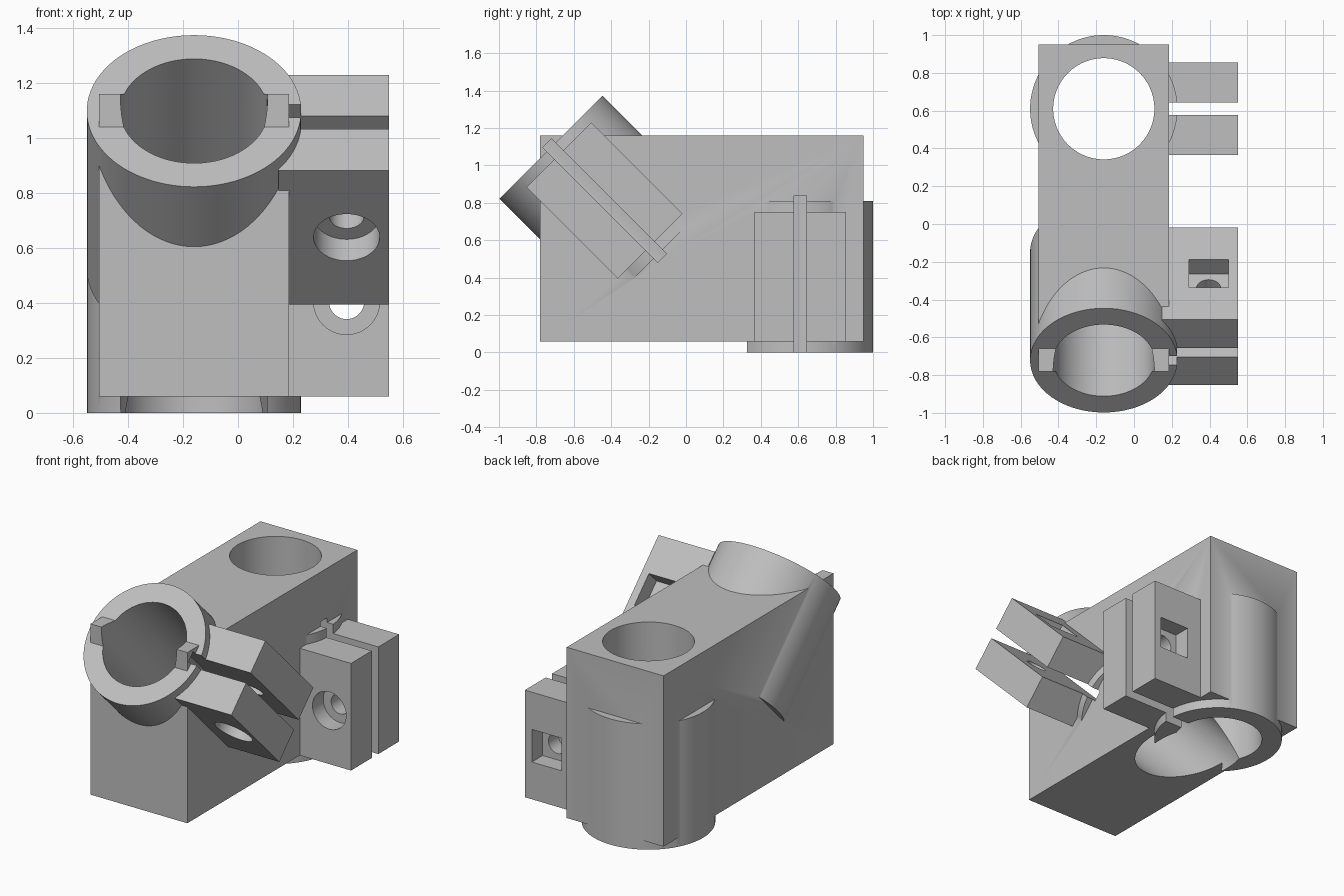
import bpy
from math import radians
from mathutils import Matrix, Vector

cube = bpy.data.objects.get("Cube")
if cube:
    bpy.data.objects.remove(cube, do_unlink=True)

# Shared sizes of the two split collars
TUBE_X = -0.16
OUTER, BORE = 0.39, 0.268
TUBE_LEN = 0.81
LUG_X = (0.148, 0.55)
LUG_T = 0.245
LUG_S = (0.06, 0.75)
BOLT_X, BOLT_S = 0.395, 0.405
SEAT = 0.11          # depth of bolt head and nut recesses

grey = bpy.data.materials.new("plain_grey")
grey.use_nodes = True
grey.diffuse_color = (0.52, 0.52, 0.52, 1)
grey.node_tree.nodes["Principled BSDF"].inputs["Base Color"].default_value = grey.diffuse_color


def finish(name, frame):
    ob = bpy.context.object
    ob.name = name
    bpy.ops.object.transform_apply(location=False, rotation=False, scale=True)
    ob.matrix_world = frame @ ob.matrix_world
    ob.data.materials.append(grey)
    return ob


def box(name, lo, hi, frame=Matrix()):
    lo, hi = Vector(lo), Vector(hi)
    bpy.ops.mesh.primitive_cube_add(size=1, location=(lo + hi) / 2)
    bpy.context.object.scale = hi - lo
    bpy.context.view_layer.update()
    return finish(name, frame)


def rod(name, radius, start, end, frame, sides=96):
    start, end = Vector(start), Vector(end)
    axis = end - start
    bpy.ops.mesh.primitive_cylinder_add(
        vertices=sides, radius=radius, depth=axis.length,
        location=(start + end) / 2,
        rotation=axis.to_track_quat('Z', 'Y').to_euler())
    bpy.context.view_layer.update()
    return finish(name, frame)


def combine(target, tool, operation):
    bpy.context.view_layer.update()
    mod = target.modifiers.new(operation.lower(), 'BOOLEAN')
    mod.operation = operation
    mod.solver = 'EXACT'
    mod.object = tool
    bpy.ops.object.select_all(action='DESELECT')
    bpy.context.view_layer.objects.active = target
    target.select_set(True)
    bpy.ops.object.modifier_apply(modifier=mod.name)
    bpy.data.objects.remove(tool, do_unlink=True)


# Collar frames: local z runs along the bore, side tells where the bolt head sits
upright = Matrix.Translation((TUBE_X, 0.61, 0))
tilted = Matrix.Translation((TUBE_X, -0.722, 1.098)) @ Matrix.Rotation(radians(225), 4, 'X')
collars = [(upright, -1), (tilted, 1)]

# Main block
body = box("clamp_body", (-0.505, -0.78, 0.06), (0.185, 0.95, 1.16))

# Tubes and clamp lugs
for frame, side in collars:
    combine(body, rod("tube", OUTER, (0, 0, 0), (0, 0, TUBE_LEN), frame), 'UNION')
    lug = box("lug", (LUG_X[0] - TUBE_X, -LUG_T, LUG_S[0]),
              (LUG_X[1] - TUBE_X, LUG_T, LUG_S[1]), frame)
    combine(body, lug, 'UNION')

# Bores, splits, bolt holes, round head recesses and square nut pockets
for frame, side in collars:
    x = BOLT_X - TUBE_X
    floor, out = LUG_T - SEAT, LUG_T + 0.03
    cutters = [
        rod("bore", BORE, (0, 0, -0.3), (0, 0, 2), frame),
        box("split", (0, -0.033, -0.03), (0.8, 0.033, 0.84), frame),
        rod("bolt_hole", 0.064, (x, -0.3, BOLT_S), (x, 0.3, BOLT_S), frame, 48),
        rod("head_recess", 0.12, (x, side * floor, BOLT_S), (x, side * out, BOLT_S), frame, 64),
        box("nut_pocket",
            (x - 0.105, min(-side * floor, -side * out), BOLT_S - 0.105),
            (x + 0.105, max(-side * floor, -side * out), BOLT_S + 0.105), frame),
    ]
    for cutter in cutters:
        cutter.hide_render = True
        combine(body, cutter, 'DIFFERENCE')

# One colour, smooth round walls with crisp edges
body.data.materials.clear()
body.data.materials.append(grey)
bpy.ops.object.select_all(action='DESELECT')
bpy.context.view_layer.objects.active = body
body.select_set(True)
bpy.ops.object.shade_smooth_by_angle(angle=radians(30))
